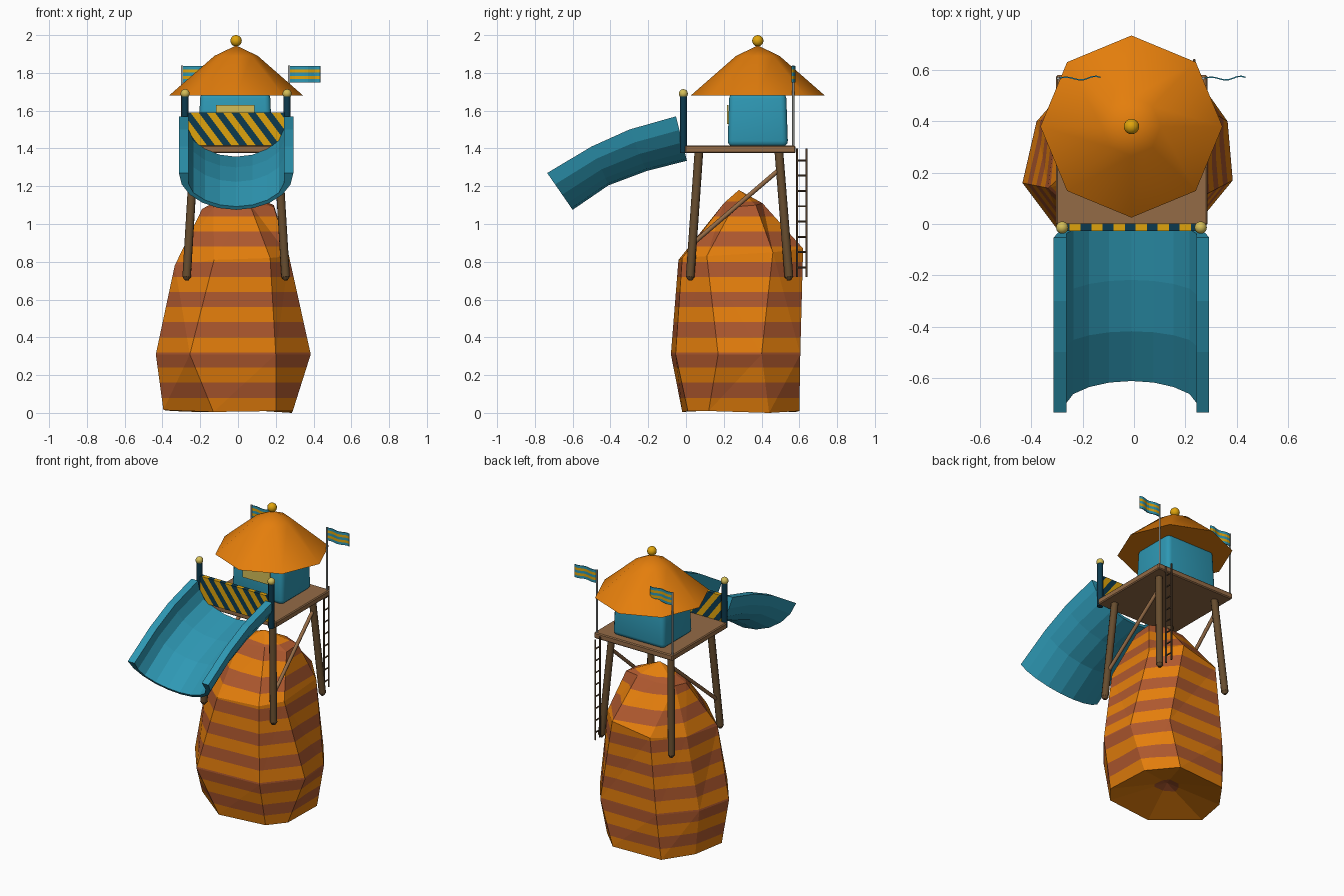
import bpy, bmesh, math
from mathutils import Vector

if "Cube" in bpy.data.objects:
    bpy.data.objects.remove(bpy.data.objects["Cube"])

CX = -0.01  # centre line of the tower


def mat(name, r, g, b):
    m = bpy.data.materials.new(name)
    lin = [((c / 255 + 0.055) / 1.055) ** 2.4 if c > 10 else c / 255 / 12.92 for c in (r, g, b)]
    m.diffuse_color = (*lin, 1)
    m.use_nodes = True
    m.node_tree.nodes["Principled BSDF"].inputs["Base Color"].default_value = m.diffuse_color
    return m


ORANGE = mat("orange", 228, 126, 12)
CLAY = mat("clay_brown", 174, 88, 46)
TEAL = mat("teal", 46, 152, 180)
WOOD = mat("light_wood", 148, 107, 70)
DARKWOOD = mat("dark_wood", 102, 76, 46)
NAVY = mat("navy", 12, 58, 78)
GOLD = mat("gold", 224, 164, 12)
PALE = mat("pale_yellow", 212, 190, 88)
LADDER = mat("ladder_brown", 82, 62, 44)
GREY = mat("grey_metal", 175, 178, 176)


def finish(name, bm, mats, smooth=None):
    bmesh.ops.recalc_face_normals(bm, faces=bm.faces[:])
    me = bpy.data.meshes.new(name)
    bm.to_mesh(me)
    bm.free()
    for m in mats:
        me.materials.append(m)
    ob = bpy.data.objects.new(name, me)
    bpy.context.collection.objects.link(ob)
    if smooth:
        bpy.ops.object.select_all(action='DESELECT')
        ob.select_set(True)
        bpy.context.view_layer.objects.active = ob
        bpy.ops.object.shade_smooth_by_angle(angle=math.radians(smooth))
    return ob


def box_bm(lo, hi):
    bm = bmesh.new()
    bmesh.ops.create_cube(bm, size=1)
    for v in bm.verts:
        v.co = Vector([lo[i] + (v.co[i] + 0.5) * (hi[i] - lo[i]) for i in range(3)])
    return bm


def box(name, lo, hi, m, bevel=0):
    bm = box_bm(lo, hi)
    if bevel:
        bmesh.ops.bevel(bm, geom=bm.edges[:], offset=bevel, segments=1, affect='EDGES')
    return finish(name, bm, [m])


def rod(name, a, b, r, m, sides=10):
    a, b = Vector(a), Vector(b)
    bm = bmesh.new()
    bmesh.ops.create_cone(bm, cap_ends=True, segments=sides, radius1=r, radius2=r, depth=(b - a).length)
    q = (b - a).to_track_quat('Z', 'Y')
    for v in bm.verts:
        v.co = q @ v.co + (a + b) / 2
    return finish(name, bm, [m], 65)


def ball(name, c, r, m):
    bm = bmesh.new()
    bmesh.ops.create_uvsphere(bm, u_segments=16, v_segments=10, radius=r)
    bmesh.ops.translate(bm, verts=bm.verts[:], vec=c)
    return finish(name, bm, [m], 60)


def loft(bm, rings, closed=True):
    vs = [[bm.verts.new(p) for p in ring] for ring in rings]
    n = len(vs[0])
    for a, b in zip(vs, vs[1:]):
        for i in range(n if closed else n - 1):
            j = (i + 1) % n
            bm.faces.new((a[i], a[j], b[j], b[i]))
    return vs


def cut(bm, co, no):
    bmesh.ops.bisect_plane(bm, geom=bm.verts[:] + bm.edges[:] + bm.faces[:], plane_co=co, plane_no=no)


# Faceted rock, striped by height, with a slightly hollow underside
rings = [
    [(-.13, -.02, .005), (.20, .01, .01), (.29, .12, .01), (.285, .44, .0), (.13, .60, .01), (-.22, .58, .005), (-.35, .40, .01), (-.395, .18, .015)],
    [(-.255, -.08, .31), (.20, -.055, .31), (.385, .17, .31), (.365, .40, .31), (.22, .605, .31), (-.20, .605, .31), (-.38, .40, .31), (-.435, .16, .31)],
    [(-.127, -.04, .81), (.17, -.02, .82), (.27, .11, .83), (.265, .46, .85), (.12, .62, .87), (-.15, .60, .82), (-.30, .42, .80), (-.335, .14, .78)],
    [(-.13, .20, 1.09), (.06, .20, 1.11), (.19, .25, 1.09), (.19, .37, 1.10), (.08, .405, 1.11), (-.05, .405, 1.10), (-.17, .36, 1.09), (-.19, .27, 1.08)]]
bm = bmesh.new()
vs = loft(bm, rings)
peak = bm.verts.new((0.0, .28, 1.18))
hollow = bm.verts.new((-.03, .28, .10))
for i in range(8):
    bm.faces.new((vs[3][i], vs[3][(i + 1) % 8], peak))
    bm.faces.new((vs[0][(i + 1) % 8], vs[0][i], hollow))
bmesh.ops.triangulate(bm, faces=bm.faces[:])
for k in range(1, 15):
    cut(bm, (0, 0, .08 * k), (0, 0, 1))
for f in bm.faces:
    f.material_index = int(f.calc_center_median().z / .08) % 2
finish("striped_rock", bm, [ORANGE, CLAY])

# Deck, legs and braces
box("deck", (-.305, -.005, 1.375), (.287, .58, 1.415), WOOD, .006)
for s, side in ((-1, "left"), (1, "right")):
    for yt, yb, end in ((.068, .022, "front"), (.492, .545, "back")):
        top, low = Vector((CX + s * .222, yt, 1.38)), Vector((CX + s * .262, yb, .72))
        rod(f"{end}_{side}_leg", low, top, .023, DARKWOOD)
        d = (low - top).normalized()
        bm = bmesh.new()
        bmesh.ops.create_cone(bm, cap_ends=True, segments=10, radius1=.023, radius2=.010, depth=.018)
        for v in bm.verts:
            v.co = d.to_track_quat('Z', 'Y') @ v.co + low + d * .009
        finish(f"{end}_{side}_foot", bm, [DARKWOOD])
    rod(f"{side}_brace", (CX + s * .25, .04, .90), (CX + s * .228, .49, 1.285), .012, WOOD, 8)
    # Gate posts with ball caps
    px = CX + s * .27
    rod(f"{side}_gate_post", (px, -.014, 1.375), (px, -.014, 1.68), .019, NAVY, 12)
    ball(f"{side}_post_cap", (px, -.014, 1.69), .024, PALE)

# Hazard board with diagonal stripes
bm = box_bm((-.265, -.027, 1.415), (.245, .001, 1.59))
SL, P, W = .75, .086, .044
for k in range(-2, 9):
    for off in (0, W):
        cut(bm, (-.252 + k * P + off, 0, 1.59), (1, 0, SL))
for f in bm.faces:
    c = f.calc_center_median()
    t = (c.x + .252 + (c.z - 1.59) * SL) % P
    f.material_index = 0 if t < W else 1
finish("hazard_board", bm, [GOLD, NAVY])

# Half-pipe slide: rim point and floor point (y, z) at each station
stations = [((-.053, 1.57), (.005, 1.335)), ((-.30, 1.50), (-.21, 1.28)),
            ((-.50, 1.41), (-.41, 1.205)), ((-.735, 1.27), (-.60, 1.075))]
section = []
for i in range(11):
    a = math.pi * i / 10
    section.append((-.303 * math.cos(a), math.sin(a)))
for i in range(10, -1, -1):
    a = math.pi * i / 10
    section.append((max(-.253, min(.253, -.28 * math.cos(a))), .91 * math.sin(a)))
rings = [[(CX + x, r[0] + (f[0] - r[0]) * d, r[1] + (f[1] - r[1]) * d) for x, d in section]
         for r, f in stations]
bm = bmesh.new()
vs = loft(bm, rings)
for ring in (vs[0], vs[-1]):
    for i in range(10):
        bm.faces.new((ring[i], ring[i + 1], ring[20 - i], ring[21 - i]))
finish("slide", bm, [TEAL])

# Hut with rounded corners and front window plate
bm = box_bm((-.21, .22, 1.41), (.18, .54, 1.695))
for v in bm.verts:
    if v.co.z > 1.6:
        v.co.x = CX + (v.co.x - CX) * .95
        v.co.y = .38 + (v.co.y - .38) * .94
bmesh.ops.bevel(bm, geom=bm.edges[:], offset=.03, segments=3, profile=0.5, affect='EDGES')
finish("hut", bm, [TEAL], 40)
box("window_plate", (-.117, .216, 1.53), (.088, .2255, 1.63), PALE)

# Eight-sided roof and finial
bm = bmesh.new()
rings = [[(CX + r * math.cos(k * math.pi / 4), .38 + r * math.sin(k * math.pi / 4), z) for k in range(8)]
         for r, z in ((.355, 1.68), (.115, 1.89))]
vs = loft(bm, rings)
bm.faces.new(vs[0])
tip = bm.verts.new((CX, .38, 1.945))
for i in range(8):
    bm.faces.new((vs[1][i], vs[1][(i + 1) % 8], tip))
finish("roof", bm, [ORANGE], 50)
ball("roof_finial", (CX, .38, 1.97), .03, GOLD)

# Flags: wavy striped cloth on thin poles
for side, fx in (("left", -.296), ("right", .27)):
    rod(f"{side}_flag_pole", (fx, .568, 1.41), (fx, .568, 1.838), .006, GREY, 8)
    bm = bmesh.new()
    rows = []
    for j in range(6):
        row = []
        for i in range(11):
            t = i / 10
            row.append((fx + .165 * t, .568 + .009 * math.sin(t * 9) * (.4 + .6 * t), 1.75 + .0172 * j))
        rows.append(row)
    loft(bm, rows, closed=False)
    for f in bm.faces:
        f.material_index = int((f.calc_center_median().z - 1.75) / .0172) % 2
    ob = finish(f"{side}_flag", bm, [TEAL, GOLD])
    sol = ob.modifiers.new("thickness", 'SOLIDIFY')
    sol.thickness, sol.offset = .005, 0

# Ladder at the back corner
for n, y in (("inner", .588), ("outer", .638)):
    rod(f"{n}_ladder_rail", (.235, y, .72), (.235, y, 1.40), .006, LADDER, 6)
for k in range(8):
    z = .77 + k * .081
    rod(f"ladder_rung_{k + 1}", (.235, .588, z), (.235, .638, z), .005, LADDER, 6)
